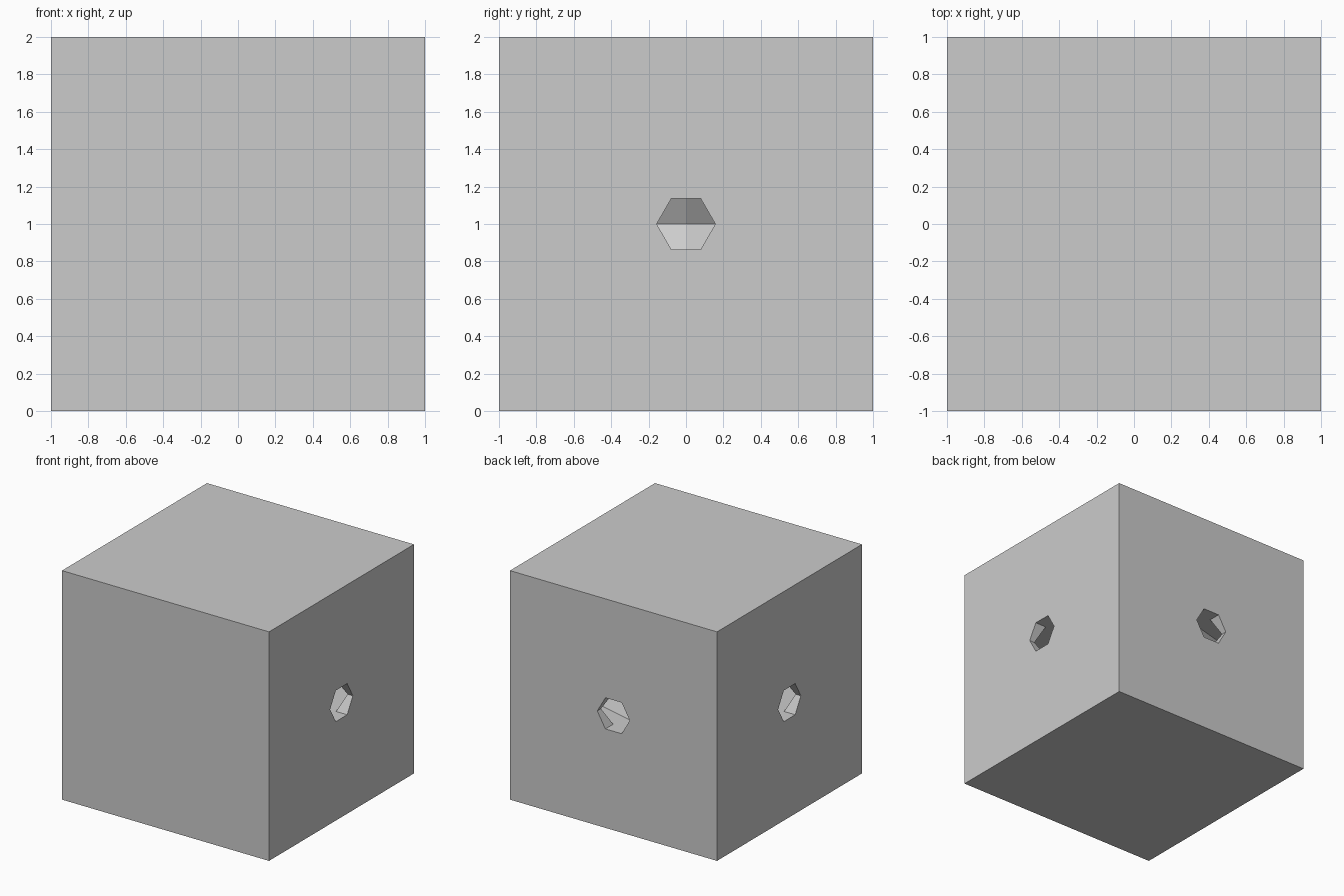
import bpy, bmesh
from math import sin, cos, pi

if "Cube" in bpy.data.objects:
    bpy.data.objects.remove(bpy.data.objects["Cube"])

R, r, SIDES, SEGS = 0.835, 0.157, 6, 12   # ring tunnel radius, bore radius, facets
HEX = [(r * cos(2 * pi * i / SIDES), r * sin(2 * pi * i / SIDES)) for i in range(SIDES)]


def loft(name, rings, closed):
    """Skin a list of hexagonal rings; closed joins last to first, else ends are capped."""
    bm = bmesh.new()
    vs = [[bm.verts.new(p) for p in ring] for ring in rings]
    count = len(vs)
    for k in range(count if closed else count - 1):
        a, b = vs[k], vs[(k + 1) % count]
        for i in range(SIDES):
            j = (i + 1) % SIDES
            bm.faces.new((a[i], a[j], b[j], b[i]))
    if not closed:
        bm.faces.new(vs[0])
        bm.faces.new(vs[-1])
    bmesh.ops.recalc_face_normals(bm, faces=bm.faces)
    mesh = bpy.data.meshes.new(name)
    bm.to_mesh(mesh)
    bm.free()
    obj = bpy.data.objects.new(name, mesh)
    bpy.context.collection.objects.link(obj)
    obj.hide_render = True
    return obj


# solid block
bpy.ops.mesh.primitive_cube_add(size=2, location=(0, 0, 1))
block = bpy.context.object
block.name = "block"

# straight bores from the right, back and left faces into the ring
cutters = []
for name, dx, dy in (("right", 1, 0), ("back", 0, 1), ("left", -1, 0)):
    rings = [[(dx * d - dy * u, dy * d + dx * u, 1 + v) for u, v in HEX] for d in (R, 1.2)]
    cutters.append(loft(name + "_bore", rings, False))

# ring tunnel hidden inside the block
ring = []
for k in range(SEGS):
    t = 2 * pi * k / SEGS
    ring.append([((R + u) * cos(t), (R + u) * sin(t), 1 + v) for u, v in HEX])
cutters.append(loft("ring_tunnel", ring, True))

# carve the tunnels
for cutter in cutters:
    mod = block.modifiers.new(cutter.name, 'BOOLEAN')
    mod.operation = 'DIFFERENCE'
    mod.solver = 'EXACT'
    mod.object = cutter
    bpy.context.view_layer.objects.active = block
    bpy.ops.object.modifier_apply(modifier=mod.name)
for cutter in cutters:
    bpy.data.objects.remove(cutter)
